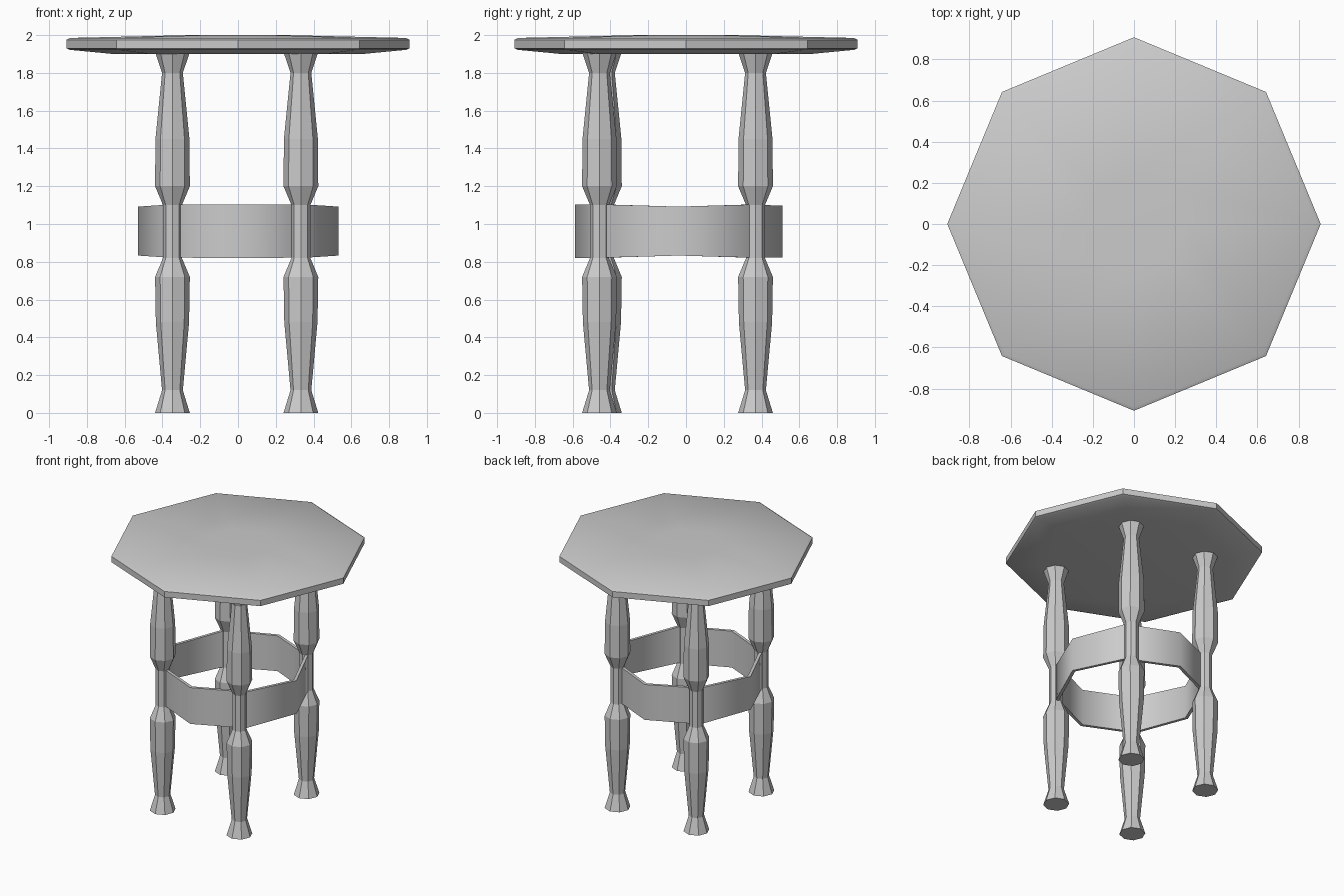
import bpy, bmesh
from math import sin, cos, pi, radians

if "Cube" in bpy.data.objects:
    bpy.data.objects.remove(bpy.data.objects["Cube"])


def make_object(name, bm, smooth_angle=None):
    bmesh.ops.recalc_face_normals(bm, faces=bm.faces)
    me = bpy.data.meshes.new(name)
    bm.to_mesh(me)
    bm.free()
    ob = bpy.data.objects.new(name, me)
    bpy.context.collection.objects.link(ob)
    if smooth_angle:
        bpy.ops.object.select_all(action='DESELECT')
        ob.select_set(True)
        bpy.context.view_layer.objects.active = ob
        bpy.ops.object.shade_smooth_by_angle(angle=radians(smooth_angle))
    return ob


def bridge(bm, rings, closed=False):
    pairs = list(zip(rings, rings[1:]))
    if closed:
        pairs.append((rings[-1], rings[0]))
    for a, b in pairs:
        n = len(a)
        for i in range(n):
            j = (i + 1) % n
            bm.faces.new((a[i], a[j], b[j], b[i]))


def lathe(name, profile, cx=0, cy=0, sides=8, smooth_angle=None):
    """Octagonal turned solid from (radius, height) points, capped at both ends."""
    bm = bmesh.new()
    rings = [[bm.verts.new((cx + r * cos(2 * pi * i / sides),
                            cy + r * sin(2 * pi * i / sides), z))
              for i in range(sides)] for r, z in profile]
    bridge(bm, rings)
    bm.faces.new(rings[0])
    bm.faces.new(rings[-1])
    return make_object(name, bm, smooth_angle)


# Octagonal table top with softened rim
lathe("table_top", [(0.66, 1.90), (0.89, 1.922), (0.908, 1.93), (0.908, 1.975),
                    (0.89, 1.985), (0.25, 2.0)], smooth_angle=35)

# Four turned legs
leg_profile = [(0.092, 0), (0.055, 0.12), (0.088, 0.48), (0.092, 0.72),
               (0.05, 0.82), (0.05, 1.10), (0.092, 1.20), (0.09, 1.45),
               (0.055, 1.80), (0.092, 1.91)]
legs = {"front_right_leg": (0.333, -0.458), "front_left_leg": (-0.347, -0.432),
        "back_right_leg": (0.333, 0.368), "back_left_leg": (-0.347, 0.368)}
for name, (x, y) in legs.items():
    lathe(name, leg_profile, x, y)

# Octagonal brace band joining the legs, slightly narrower at the sides: x, y, low, high
cy = -0.04
outline = [(0.533, cy, 0.833, 1.092), (0.365, cy + 0.385, 0.822, 1.103),
           (0, 0.51, 0.822, 1.097), (-0.365, cy + 0.385, 0.822, 1.103),
           (-0.53, cy, 0.833, 1.092), (-0.365, cy - 0.385, 0.822, 1.103),
           (0, -0.588, 0.82, 1.103), (0.365, cy - 0.385, 0.822, 1.103)]
bm = bmesh.new()
rings = []
for scale, top in ((1, 0), (1, 1), (0.955, 1), (0.955, 0)):
    rings.append([bm.verts.new((x * scale, cy + (y - cy) * scale, hi if top else lo))
                  for x, y, lo, hi in outline])
bridge(bm, rings, closed=True)
make_object("brace_band", bm, smooth_angle=50)
